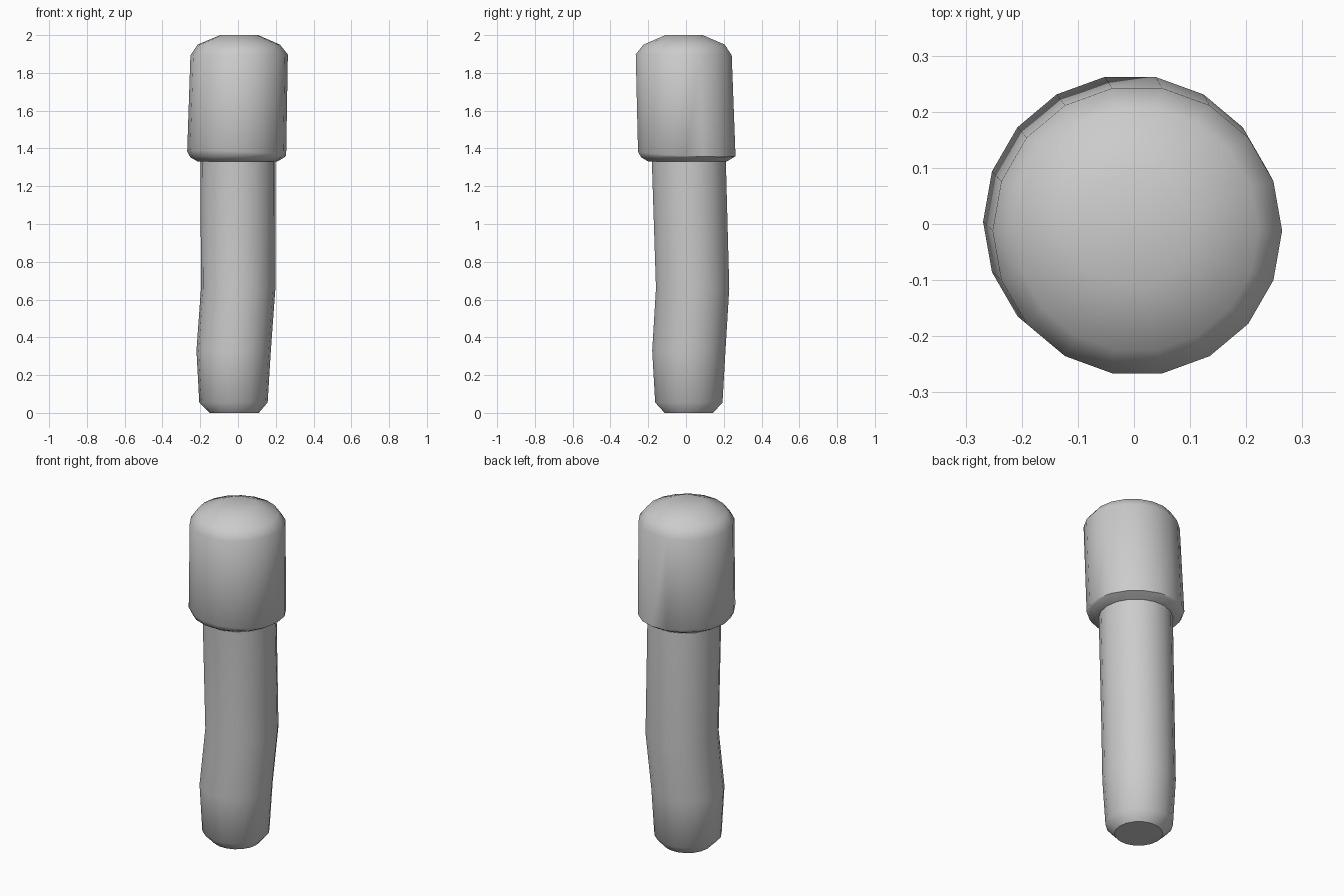
import bpy, bmesh, math

if "Cube" in bpy.data.objects:
    bpy.data.objects.remove(bpy.data.objects["Cube"])

SIDES = 18


def loft(name, rings, cap_bottom=False, cap_top=False):
    """Skin a stack of rings: (x, y, z, radius, tilt per unit along x and y)."""
    bm = bmesh.new()
    loops = []
    for cx, cy, cz, r, tilt in rings:
        loop = []
        for i in range(SIDES):
            a = 2 * math.pi * i / SIDES
            dx, dy = r * math.cos(a), r * math.sin(a)
            loop.append(bm.verts.new((cx + dx, cy + dy, cz + tilt[0] * dx + tilt[1] * dy)))
        loops.append(loop)
    for low, high in zip(loops, loops[1:]):
        for i in range(SIDES):
            j = (i + 1) % SIDES
            bm.faces.new((low[i], low[j], high[j], high[i]))
    if cap_bottom:
        bm.faces.new(loops[0][::-1])
    if cap_top:
        bm.faces.new(loops[-1])
    mesh = bpy.data.meshes.new(name)
    bm.to_mesh(mesh)
    bm.free()
    obj = bpy.data.objects.new(name, mesh)
    bpy.context.collection.objects.link(obj)
    bpy.ops.object.select_all(action='DESELECT')
    obj.select_set(True)
    bpy.context.view_layer.objects.active = obj
    bpy.ops.object.shade_smooth_by_angle(angle=math.radians(43))
    return obj


FLAT = (0, 0)

# Bent stem with a chamfered foot
loft("stem", [
    (-0.02, 0.015, 0.0, 0.13, FLAT),
    (-0.024, 0.015, 0.055, 0.181, FLAT),
    (-0.023, 0.015, 0.33, 0.197, FLAT),
    (0.001, 0.035, 0.66, 0.197, FLAT),
    (0.0, 0.015, 1.335, 0.199, FLAT),
], cap_bottom=True)

# Slightly leaning, domed head with an underside lip
loft("head", [
    (0.0, 0.015, 1.33, 0.198, FLAT),
    (-0.003, 0.008, 1.332, 0.213, FLAT),
    (-0.003, 0.008, 1.354, 0.25, FLAT),
    (-0.007, 0.004, 1.373, 0.262, (-0.047, -0.047)),
    (0.006, -0.012, 1.895, 0.258, (0.01, -0.01)),
    (0.004, -0.01, 1.95, 0.218, FLAT),
    (0.006, -0.01, 2.0, 0.1, FLAT),
], cap_top=True)
